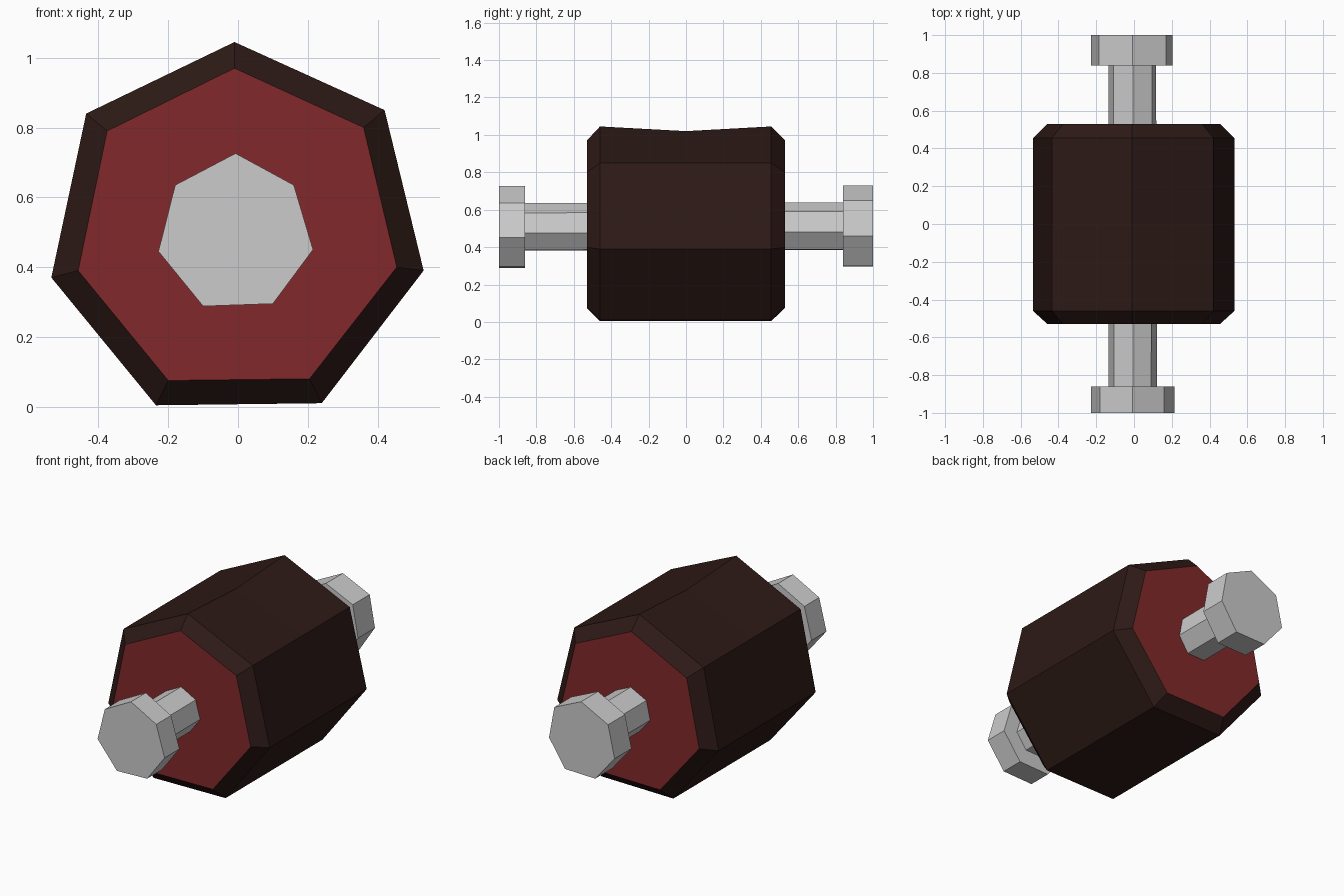
import bpy

if "Cube" in bpy.data.objects:
    bpy.data.objects.remove(bpy.data.objects["Cube"])


def material(name, color):
    m = bpy.data.materials.new(name)
    m.diffuse_color = (*color, 1)
    m.use_nodes = True
    m.node_tree.nodes["Principled BSDF"].inputs["Base Color"].default_value = m.diffuse_color
    return m


def loft(name, rings, mats=()):
    """Join seven-sided (x, z) sections placed at given y; end caps use the last material."""
    n = len(rings[0][1])
    verts = [(x, y, z) for y, pts in rings for x, z in pts]
    faces = []
    for r in range(len(rings) - 1):
        a, b = r * n, (r + 1) * n
        for i in range(n):
            j = (i + 1) % n
            faces.append((a + i, b + i, b + j, a + j))
    faces.append(tuple(range(n)))
    faces.append(tuple(reversed(range((len(rings) - 1) * n, len(rings) * n))))
    mesh = bpy.data.meshes.new(name)
    mesh.from_pydata(verts, [], faces)
    for m in mats:
        mesh.materials.append(m)
    if len(mats) > 1:
        for p in mesh.polygons[-2:]:
            p.material_index = len(mats) - 1
    # sections run clockwise seen from the front, so turn the faces outward
    mesh.flip_normals()
    mesh.update()
    obj = bpy.data.objects.new(name, mesh)
    bpy.context.collection.objects.link(obj)
    return obj


def scaled(pts, s, cx=-0.005, cz=0.51):
    return [(cx + (x - cx) * s, cz + (z - cz) * s) for x, z in pts]


dark = material("dark_brown", (0.026, 0.010, 0.008))
red = material("deep_red", (0.22, 0.022, 0.024))

# Chamfered barrel with a slight dip in the top ridge
outer = [(-0.01, 1.045), (0.42, 0.85), (0.532, 0.39), (0.24, 0.01),
         (-0.235, 0.004), (-0.535, 0.37), (-0.435, 0.84)]
inner = [(-0.01, 0.97), (0.36, 0.80), (0.455, 0.40), (0.205, 0.08),
         (-0.20, 0.075), (-0.458, 0.39), (-0.375, 0.79)]
middle = [(-0.01, 1.02)] + outer[1:]
loft("barrel", [(-0.53, inner), (-0.46, outer), (0, middle),
                (0.455, outer), (0.53, inner)], (dark, red))

# End knobs
front_knob = [(-0.007, 0.726), (0.16, 0.635), (0.215, 0.45), (0.10, 0.295),
              (-0.10, 0.288), (-0.228, 0.445), (-0.18, 0.635)]
back_knob = [(-0.007, 0.73), (0.17, 0.65), (0.205, 0.46), (0.10, 0.30),
             (-0.10, 0.295), (-0.228, 0.448), (-0.185, 0.64)]
loft("front_knob", [(-1, front_knob), (-0.86, front_knob)])
loft("back_knob", [(0.84, back_knob), (1, back_knob)])

# Axle through the barrel
axle = scaled(front_knob, 0.58)
loft("axle", [(-0.86, axle), (0.84, scaled(back_knob, 0.58))])
